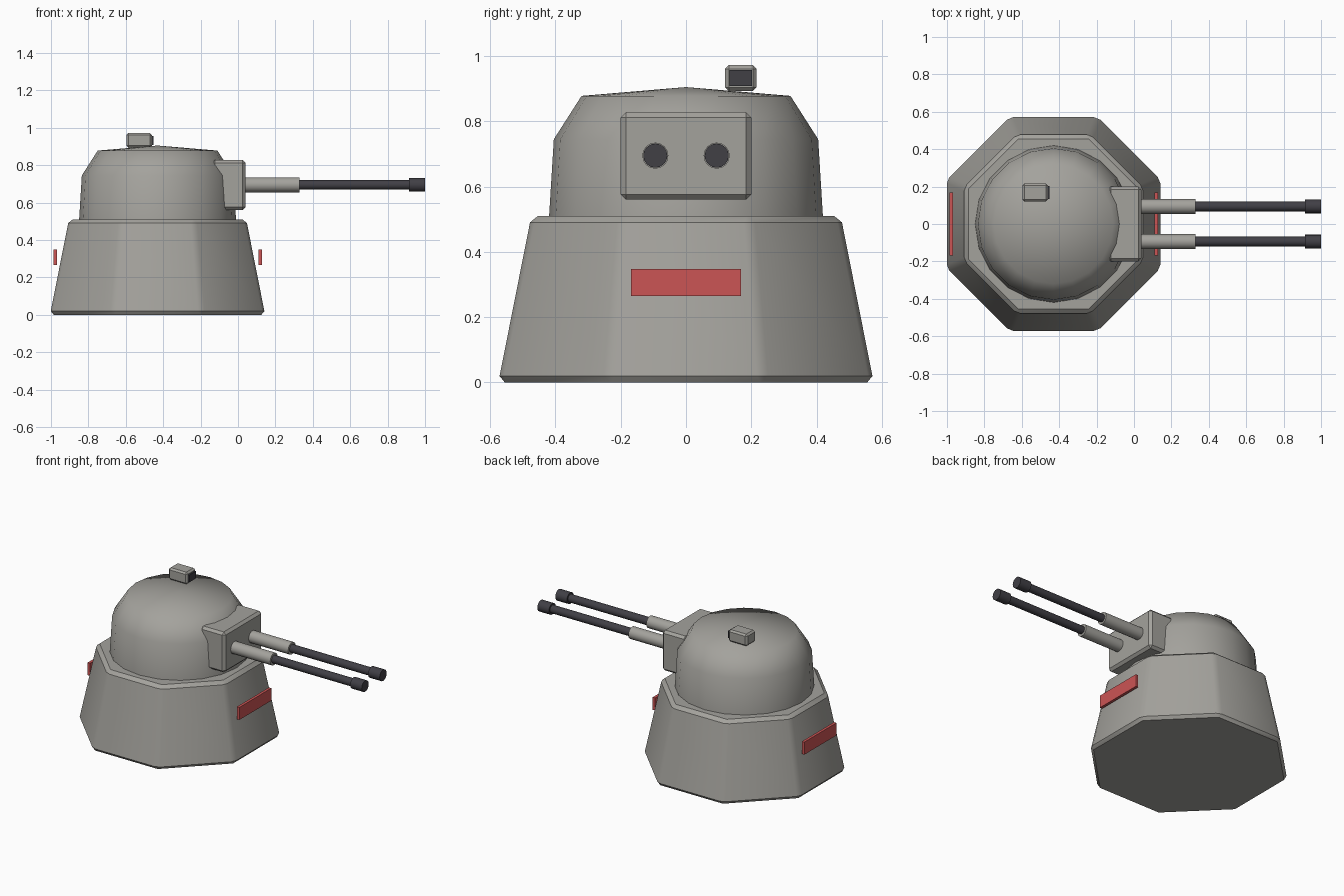
import bpy, bmesh, math
from mathutils import Matrix

if "Cube" in bpy.data.objects:
    bpy.data.objects.remove(bpy.data.objects["Cube"])

CX = -0.43  # vertical axis of the turret


def material(name, color):
    m = bpy.data.materials.new(name)
    m.diffuse_color = (*color, 1)
    m.use_nodes = True
    m.node_tree.nodes["Principled BSDF"].inputs["Base Color"].default_value = m.diffuse_color
    return m


GREY = material("warm_grey", (0.37, 0.362, 0.335))
DARK = material("dark_metal", (0.052, 0.05, 0.06))
RED = material("red", (0.6, 0.09, 0.09))


def finish(bm, name, mat, angle=30, bevel=0):
    if bevel:
        bmesh.ops.bevel(bm, geom=bm.edges[:], offset=bevel, segments=1,
                        affect='EDGES', clamp_overlap=True)
    bmesh.ops.recalc_face_normals(bm, faces=bm.faces[:])
    me = bpy.data.meshes.new(name)
    bm.to_mesh(me)
    bm.free()
    me.materials.append(mat)
    ob = bpy.data.objects.new(name, me)
    bpy.context.collection.objects.link(ob)
    bpy.ops.object.select_all(action='DESELECT')
    ob.select_set(True)
    bpy.context.view_layer.objects.active = ob
    bpy.ops.object.shade_smooth_by_angle(angle=math.radians(angle))
    return ob


def box(name, lo, hi, mat, bevel=0):
    bm = bmesh.new()
    size = [b - a for a, b in zip(lo, hi)]
    mid = [(a + b) / 2 for a, b in zip(lo, hi)]
    bmesh.ops.create_cube(bm, size=1, matrix=Matrix.Translation(mid) @ Matrix.Diagonal((*size, 1)))
    return finish(bm, name, mat, bevel=bevel)


def rod(name, x0, x1, y, z, r, mat, sides=16):
    bm = bmesh.new()
    place = Matrix.Translation(((x0 + x1) / 2, y, z)) @ Matrix.Rotation(math.pi / 2, 4, 'Y')
    bmesh.ops.create_cone(bm, cap_ends=True, segments=sides, radius1=r, radius2=r,
                          depth=x1 - x0, matrix=place)
    return finish(bm, name, mat)


# Tapered octagonal base, flat sides facing the axes
bm = bmesh.new()
k = 1 / math.cos(math.pi / 8)
bmesh.ops.create_cone(bm, cap_ends=True, segments=8, radius1=0.575 * k, radius2=0.474 * k, depth=0.51,
                      matrix=Matrix.Translation((CX, 0, 0.255)) @ Matrix.Rotation(math.pi / 8, 4, 'Z'))
finish(bm, "base", GREY, bevel=0.02)

# Faceted dome, turned from a short profile
bm = bmesh.new()
N = 20
rings = [[bm.verts.new((CX + r * math.cos(math.tau * i / N), r * math.sin(math.tau * i / N), z))
          for i in range(N)] for r, z in [(0.42, 0.5), (0.405, 0.745), (0.32, 0.878)]]
apex = bm.verts.new((CX, 0, 0.905))
for i in range(N):
    j = (i + 1) % N
    for a, b in zip(rings, rings[1:]):
        bm.faces.new((a[i], a[j], b[j], b[i]))
    bm.faces.new((rings[-1][i], rings[-1][j], apex))
bm.faces.new(rings[0][::-1])
finish(bm, "dome", GREY, angle=60)

# Gun mount with twin barrels
box("gun_mount", (-0.14, -0.2, 0.56), (0.04, 0.2, 0.828), GREY, bevel=0.016)
for side, y in (("left", 0.094), ("right", -0.094)):
    rod(side + "_sleeve", 0.02, 0.33, y, 0.695, 0.04, GREY)
    rod(side + "_barrel", 0.32, 0.93, y, 0.695, 0.026, DARK)
    rod(side + "_muzzle", 0.915, 1.0, y, 0.695, 0.037, DARK)

# Roof sensor and its lens
box("sensor", (-0.597, 0.12, 0.893), (-0.46, 0.216, 0.972), GREY, bevel=0.011)
box("sensor_lens", (-0.48, 0.134, 0.909), (-0.451, 0.202, 0.957), DARK)

# Red marker plates on both ends
for name, x in (("front_marker", 0.118), ("rear_marker", -0.978)):
    box(name, (x - 0.009, -0.168, 0.265), (x + 0.009, 0.168, 0.348), RED)
